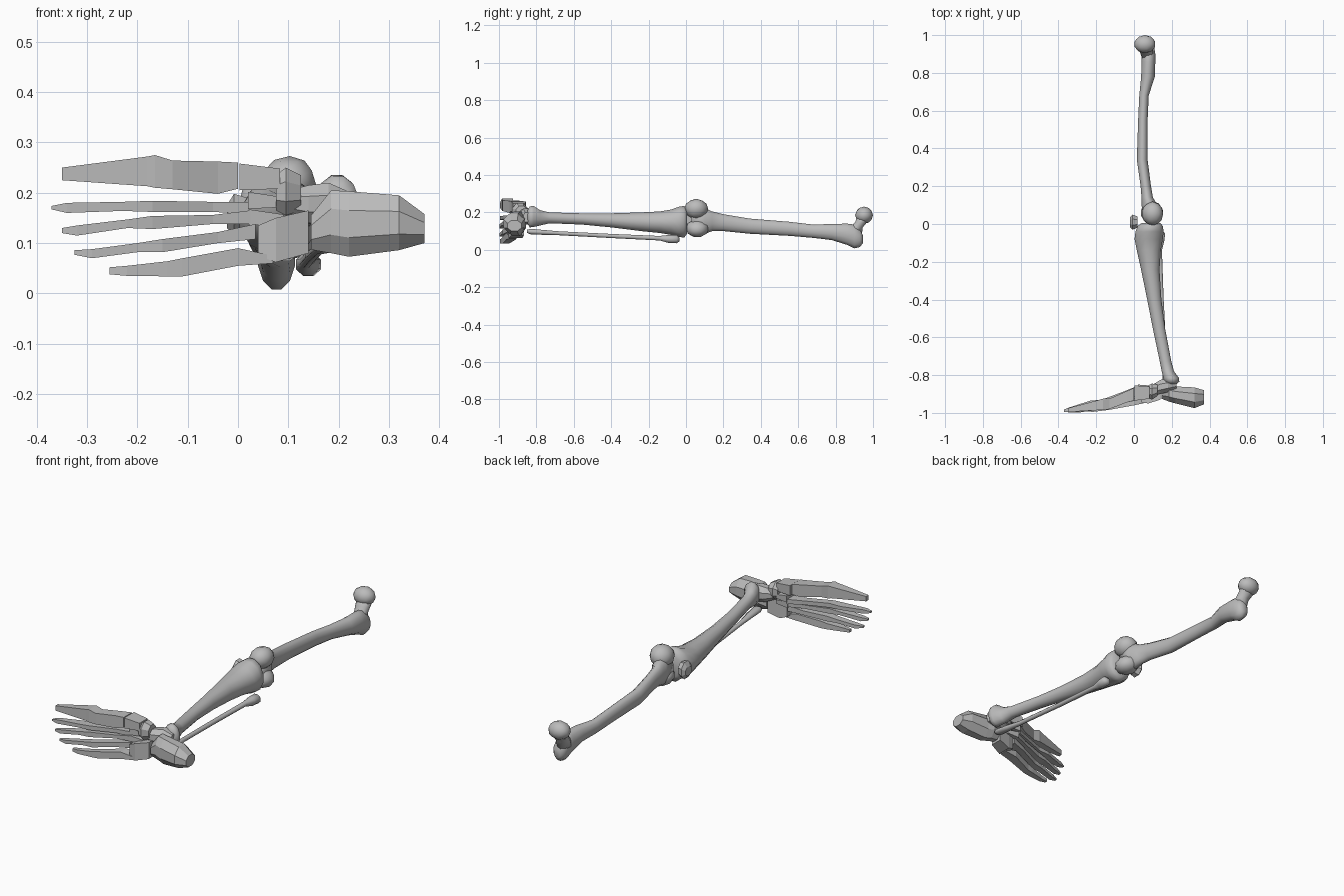
import bpy, bmesh, math
from mathutils import Vector, Matrix

cube = bpy.data.objects.get("Cube")
if cube:
    bpy.data.objects.remove(cube, do_unlink=True)

bone = bpy.data.materials.new("bone grey")
bone.use_nodes = True
GREY = (0.5, 0.5, 0.5, 1)
bone.diffuse_color = GREY
bone.node_tree.nodes["Principled BSDF"].inputs["Base Color"].default_value = GREY


def finish(name, bm, smooth):
    bmesh.ops.recalc_face_normals(bm, faces=bm.faces)
    me = bpy.data.meshes.new(name)
    bm.to_mesh(me)
    bm.free()
    me.materials.append(bone)
    ob = bpy.data.objects.new(name, me)
    bpy.context.collection.objects.link(ob)
    for p in me.polygons:
        p.use_smooth = smooth
    return ob


def loft(name, axis, stations, sides=12, smooth=True):
    """Skin sections (x0, x1, y0, y1, z0, z1 bounds) standing across an axis.
    Each station is (position, low u, high u, low v, high v)."""
    bm = bmesh.new()
    rings = []
    # scale so the polygon fills its bounds
    turn = math.pi / sides
    k = 1 / math.cos(turn) if sides % 4 == 0 else 1
    for t, u0, u1, v0, v1 in stations:
        ring = []
        for i in range(sides):
            a = turn + 2 * math.pi * i / sides
            u = (u0 + u1) / 2 + (u1 - u0) / 2 * k * math.cos(a)
            v = (v0 + v1) / 2 + (v1 - v0) / 2 * k * math.sin(a)
            co = {"x": (t, u, v), "y": (u, t, v), "z": (u, v, t)}[axis]
            ring.append(bm.verts.new(co))
        rings.append(ring)
    for a, b in zip(rings, rings[1:]):
        for i in range(sides):
            j = (i + 1) % sides
            bm.faces.new((a[i], a[j], b[j], b[i]))
    bm.faces.new(rings[0])
    bm.faces.new(rings[-1])
    return finish(name, bm, smooth)


def ball(name, centre, radii, tilt=0, smooth=True, detail=2):
    """Ellipsoid, tilted about the y axis."""
    bm = bmesh.new()
    m = Matrix.Translation(centre) @ Matrix.Rotation(tilt, 4, "Y") @ Matrix.Diagonal((*radii, 1))
    bmesh.ops.create_icosphere(bm, subdivisions=detail, radius=1, matrix=m)
    return finish(name, bm, smooth)


# Thigh bone: shaft, hip end and two knuckles at the knee (y, x0, x1, z0, z1)
loft("thigh_shaft", "y", [
    (0.03, 0.05, 0.12, 0.11, 0.21), (0.10, 0.04, 0.125, 0.085, 0.225),
    (0.14, 0.04, 0.10, 0.10, 0.205), (0.20, 0.035, 0.09, 0.10, 0.19),
    (0.34, 0.015, 0.072, 0.086, 0.167), (0.55, 0.022, 0.072, 0.075, 0.15),
    (0.68, 0.028, 0.078, 0.064, 0.135), (0.78, 0.038, 0.11, 0.052, 0.138),
    (0.86, 0.04, 0.113, 0.027, 0.14), (0.90, 0.04, 0.113, 0.008, 0.135),
    (0.93, 0.045, 0.108, 0.015, 0.11), (0.945, 0.06, 0.095, 0.035, 0.08)])
loft("thigh_neck", "z", [
    (0.08, 0.04, 0.10, 0.85, 0.94), (0.12, 0.035, 0.10, 0.875, 0.945),
    (0.15, 0.025, 0.10, 0.905, 0.97), (0.18, 0.02, 0.10, 0.915, 0.985)])
ball("hip_head", (0.058, 0.952, 0.185), (0.057, 0.048, 0.046))
ball("inner_knuckle", (0.098, 0.055, 0.218), (0.058, 0.064, 0.054), -0.5)
ball("outer_knuckle", (0.095, 0.06, 0.115), (0.062, 0.062, 0.047), 0.3)

# Kneecap
loft("kneecap", "x", [
    (-0.022, -0.015, 0.035, 0.13, 0.175), (-0.008, -0.03, 0.05, 0.112, 0.198),
    (0.018, -0.02, 0.04, 0.12, 0.19)], 8, False)

# Shin bone
loft("shin_bone", "y", [
    (0.005, 0.04, 0.14, 0.085, 0.215), (-0.01, 0.02, 0.152, 0.065, 0.235),
    (-0.04, 0.008, 0.157, 0.07, 0.23), (-0.08, 0.003, 0.152, 0.08, 0.215),
    (-0.14, 0.015, 0.142, 0.09, 0.205), (-0.24, 0.037, 0.135, 0.10, 0.20),
    (-0.40, 0.07, 0.145, 0.12, 0.195), (-0.555, 0.10, 0.165, 0.135, 0.195),
    (-0.73, 0.137, 0.198, 0.142, 0.20), (-0.78, 0.147, 0.212, 0.13, 0.212),
    (-0.815, 0.155, 0.238, 0.122, 0.235), (-0.835, 0.16, 0.24, 0.12, 0.232),
    (-0.848, 0.175, 0.225, 0.14, 0.21)])

# Thin outer calf bone
loft("calf_bone", "y", [
    (-0.035, 0.125, 0.15, 0.045, 0.065), (-0.05, 0.115, 0.165, 0.035, 0.08),
    (-0.09, 0.115, 0.16, 0.036, 0.08), (-0.14, 0.122, 0.148, 0.05, 0.074),
    (-0.40, 0.133, 0.157, 0.063, 0.085), (-0.68, 0.15, 0.172, 0.078, 0.099),
    (-0.76, 0.152, 0.188, 0.08, 0.106), (-0.83, 0.152, 0.198, 0.083, 0.112),
    (-0.85, 0.16, 0.19, 0.09, 0.108)], 8)

# Heel and ankle bones, running along x (x, y0, y1, z0, z1)
loft("heel_bone", "x", [
    (0.145, -0.925, -0.865, 0.087, 0.155), (0.185, -0.94, -0.855, 0.08, 0.205),
    (0.22, -0.95, -0.86, 0.073, 0.203), (0.32, -0.975, -0.865, 0.086, 0.195),
    (0.37, -0.955, -0.88, 0.10, 0.158)], 8, False)
loft("ankle_bone", "x", [
    (0.10, -0.905, -0.85, 0.155, 0.205), (0.14, -0.90, -0.825, 0.14, 0.215),
    (0.18, -0.89, -0.82, 0.135, 0.22), (0.225, -0.87, -0.835, 0.15, 0.20)], 8, False)
loft("boat_bone", "x", [
    (0.075, -0.92, -0.855, 0.165, 0.235), (0.095, -0.93, -0.845, 0.155, 0.25),
    (0.125, -0.91, -0.85, 0.165, 0.235)], 8, False)
loft("cuboid_bone", "x", [
    (0.04, -0.945, -0.885, 0.075, 0.135), (0.075, -0.95, -0.875, 0.062, 0.15),
    (0.14, -0.93, -0.865, 0.08, 0.165)], 4, False)

# Three wedge bones behind the inner toes
for name, x0, x1, y0, y1, z0, z1 in [
        ("inner_wedge", 0.003, 0.083, -0.935, -0.855, 0.205, 0.258),
        ("middle_wedge", 0.02, 0.083, -0.915, -0.85, 0.168, 0.202),
        ("outer_wedge", 0.022, 0.09, -0.92, -0.86, 0.135, 0.167)]:
    loft(name, "x", [(x0, y0, y1, z0, z1), (x1, y0 + 0.01, y1 - 0.005, z0 + 0.003, z1 - 0.01)], 4, False)

# Toe rays from tip to base, big toe first
rays = {
    "big_toe": [(-0.35, -0.995, -0.975, 0.225, 0.25), (-0.18, -0.985, -0.93, 0.213, 0.272),
                (-0.165, -0.985, -0.925, 0.21, 0.275), (-0.13, -0.98, -0.925, 0.207, 0.264),
                (-0.04, -0.945, -0.885, 0.198, 0.262), (0.0, -0.935, -0.868, 0.208, 0.26)],
    "second_toe": [(-0.37, -0.995, -0.982, 0.167, 0.174), (-0.34, -0.995, -0.97, 0.16, 0.18),
                   (-0.23, -0.98, -0.935, 0.164, 0.182), (-0.17, -0.97, -0.93, 0.162, 0.184),
                   (-0.05, -0.925, -0.885, 0.162, 0.182), (0.022, -0.91, -0.855, 0.158, 0.182)],
    "third_toe": [(-0.35, -0.998, -0.985, 0.12, 0.13), (-0.32, -0.998, -0.972, 0.115, 0.135),
                  (-0.22, -0.985, -0.945, 0.13, 0.147), (-0.17, -0.975, -0.935, 0.128, 0.154),
                  (-0.05, -0.935, -0.895, 0.138, 0.156), (0.025, -0.92, -0.865, 0.138, 0.165)],
    "fourth_toe": [(-0.325, -0.998, -0.985, 0.077, 0.086), (-0.29, -0.998, -0.97, 0.07, 0.088),
                   (-0.20, -0.985, -0.95, 0.082, 0.10), (-0.15, -0.98, -0.94, 0.082, 0.108),
                   (-0.04, -0.945, -0.90, 0.10, 0.122), (0.035, -0.93, -0.88, 0.108, 0.138)],
    "little_toe": [(-0.255, -0.99, -0.975, 0.038, 0.052), (-0.22, -0.995, -0.97, 0.035, 0.055),
                   (-0.14, -0.985, -0.95, 0.034, 0.064), (-0.11, -0.98, -0.945, 0.034, 0.07),
                   (0.0, -0.96, -0.91, 0.055, 0.09), (0.07, -0.945, -0.905, 0.06, 0.075)],
}
for name, stations in rays.items():
    loft(name, "x", stations, 4, False)
